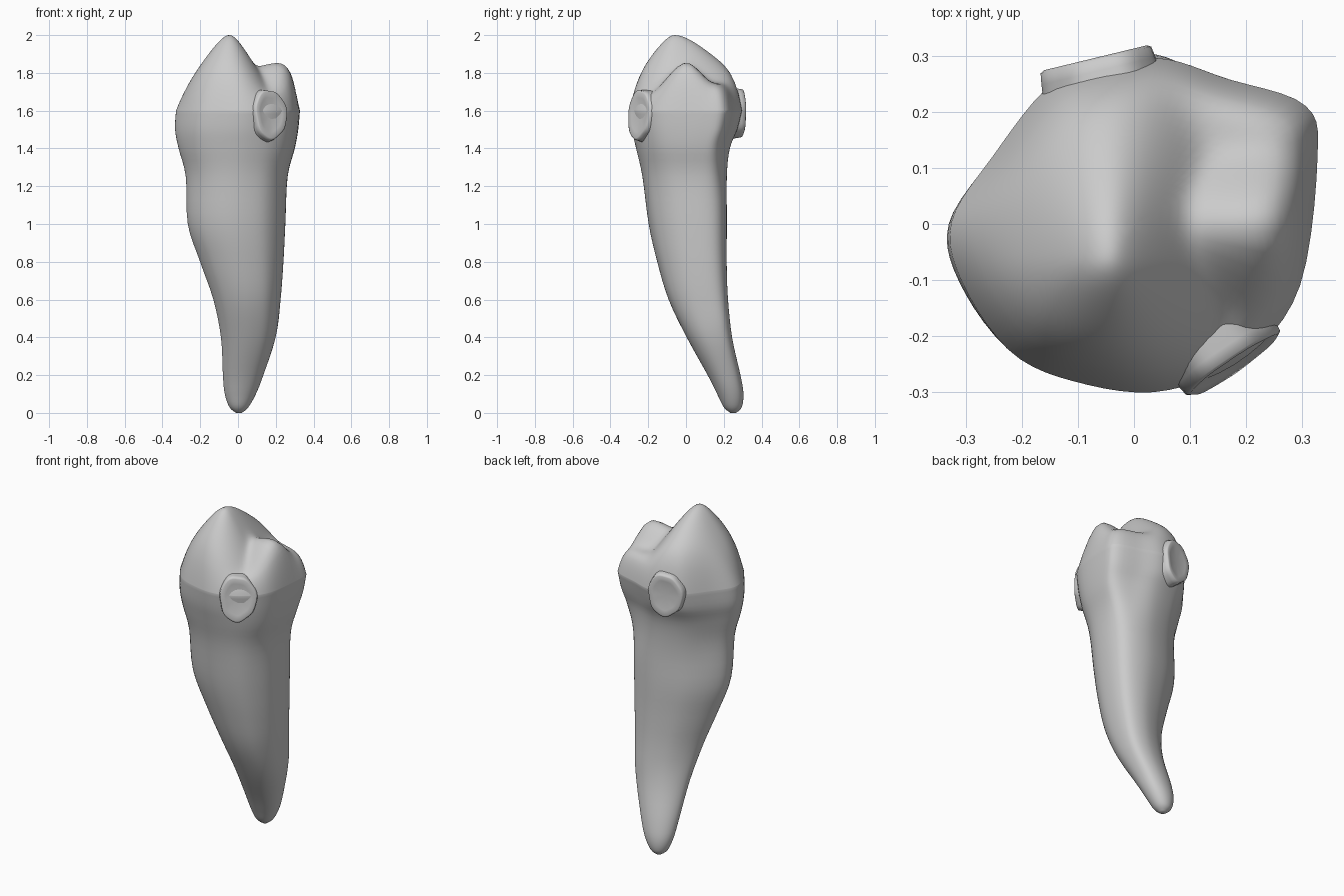
import bpy, bmesh, math
from mathutils import Vector

if bpy.data.objects.get("Cube"):
    bpy.data.objects.remove(bpy.data.objects["Cube"])

enamel = bpy.data.materials.new("enamel grey")
enamel.use_nodes = True
GREY = (0.6, 0.6, 0.6, 1)
enamel.diffuse_color = GREY
enamel.node_tree.nodes["Principled BSDF"].inputs["Base Color"].default_value = GREY

SEG = 72

def spline(p0, p1, p2, p3, t):
    return tuple(0.5 * (2 * b + (c - a) * t + (2 * a - 5 * b + 4 * c - d) * t * t
                        + (3 * b - a - 3 * c + d) * t ** 3)
                 for a, b, c, d in zip(p0, p1, p2, p3))

def finish(bm, name):
    bmesh.ops.recalc_face_normals(bm, faces=bm.faces)
    mesh = bpy.data.meshes.new(name)
    bm.to_mesh(mesh)
    bm.free()
    obj = bpy.data.objects.new(name, mesh)
    bpy.context.collection.objects.link(obj)
    mesh.materials.append(enamel)
    for poly in mesh.polygons:
        poly.use_smooth = True

def bridge(bm, a, b):
    n = len(a)
    for i in range(n):
        bm.faces.new((a[i], a[(i + 1) % n], b[(i + 1) % n], b[i]))

# Cross-section outlines of crown and root, in a unit box
CROWN = [(1, .4), (.93, .72), (.5, .88), (.15, 1), (-.2, .96), (-.48, .82), (-.77, .42),
         (-1, .02), (-.94, -.35), (-.67, -.77), (-.3, -.95), (.15, -1), (.6, -.8), (.9, -.38)]
ROOT = [(1, .25), (.95, .7), (.72, .93), (.3, 1), (-.2, .86), (-.55, .64), (-.85, .3),
        (-1, -.05), (-.93, -.42), (-.7, -.75), (-.3, -.97), (.15, -1), (.6, -.82), (.9, -.35)]

def resample(points):
    n = len(points)
    result = []
    for i in range(SEG):
        k, t = divmod(i * n / SEG, 1)
        result.append(Vector(spline(*(points[(int(k) + j) % n] for j in (-1, 0, 1, 2)), t)))
    return result

CROWN, ROOT = resample(CROWN), resample(ROOT)

def section(z):
    blend = min(max((z - 1.15) / .35, 0), 1)
    round_tip = max(0, 1 - z / .5)
    for c, r in zip(CROWN, ROOT):
        p = r.lerp(c, blend)
        yield p.lerp(p.normalized(), round_tip)

# Height, then left/right and front/back limits, from root tip to crown belly
PROFILE = [(0.0, -.01, .02, .235, .265), (.03, -.045, .055, .2, .295), (.1, -.07, .095, .165, .305),
           (.2, -.08, .135, .115, .29), (.4, -.09, .2, .005, .245), (.6, -.13, .225, -.09, .222),
           (.8, -.2, .24, -.15, .215), (1.0, -.265, .25, -.195, .216), (1.25, -.275, .262, -.228, .216),
           (1.4, -.312, .3, -.262, .232), (1.5, -.33, .318, -.285, .27), (1.6, -.325, .327, -.298, .295)]

def cusp(x, y, cx, cy, left, right, front, back, top, drop):
    dx = (x - cx) / (left if x < cx else right)
    dy = (y - cy) / (front if y < cy else back)
    return top - drop * (math.sqrt(.25 + dx * dx + dy * dy) - .5)

def biting_height(x, y):
    tall = cusp(x, y, -.045, -.06, .11, .095, .115, .19, 2.0, .16)
    short = cusp(x, y, .26, 0, .3, .14, .1, .1, 1.86, .13)
    floor = 1.73 + .25 * min(x, 0) + .1 * y
    # Groove between the cusps at the front
    floor -= .04 * math.exp(-((x - .13) / .06) ** 2 - ((y + .1) / .12) ** 2)
    k = 50
    return math.log(sum(math.exp(k * (h - 1.7)) for h in (tall, short, floor))) / k + 1.7

bm = bmesh.new()
rings = []

# Root and crown sides
last = len(PROFILE) - 1
for k in range(last):
    pts = [PROFILE[min(max(k + j, 0), last)] for j in (-1, 0, 1, 2)]
    for s in range(4):
        z, x0, x1, y0, y1 = spline(*pts, s / 4)
        z = max(z, 0)
        rings.append([bm.verts.new(((x0 + x1) / 2 + u * (x1 - x0) / 2,
                                    (y0 + y1) / 2 + v * (y1 - y0) / 2, z))
                      for u, v in section(z)])

# Biting surface, closing in from the belly towards the middle
rim, x0, x1, y0, y1 = PROFILE[-1]
cx, cy = (x0 + x1) / 2, (y0 + y1) / 2
EDGE, INNER = 9, 18
shrink = [math.cos(math.pi / 6 * s / EDGE) for s in range(EDGE)]
shrink += [math.cos(math.pi / 6) * (1 - s / INNER) for s in range(INNER)]
for t in shrink:
    ring = []
    for u, v in CROWN:
        x = cx + u * t * (x1 - x0) / 2
        y = cy + v * t * (y1 - y0) / 2
        ring.append(bm.verts.new((x, y, rim + (biting_height(x, y) - rim) * (1 - t ** 11))))
    rings.append(ring)
for a, b in zip(rings, rings[1:]):
    bridge(bm, a, b)
bm.faces.new(rings[0])
middle = bm.verts.new((cx, cy, biting_height(cx, cy)))
for i in range(SEG):
    bm.faces.new((rings[-1][i], rings[-1][(i + 1) % SEG], middle))
finish(bm, "tooth_body")

# Shallow contact pads that flare out of the crown sides
def contact_pad(name, centre, facing, width, height):
    out = Vector(facing).normalized()
    side = Vector((0, 0, 1)).cross(out).normalized()
    up = out.cross(side)
    bm = bmesh.new()
    loops = []
    for r, d in ((1.15, -.12), (1.08, -.06), (1.03, -.02), (1.0, 0), (.93, .004), (.7, 0), (.4, -.004), (.1, -.005)):
        loop = []
        for i in range(40):
            a = math.tau * i / 40
            wobble = r * (1 + .04 * math.sin(3 * a + 1) + .02 * math.sin(7 * a))
            loop.append(bm.verts.new(Vector(centre) + side * (math.cos(a) * wobble * width)
                                     + up * (math.sin(a) * wobble * height) + out * d))
        loops.append(loop)
    for a, b in zip(loops, loops[1:]):
        bridge(bm, a, b)
    bm.faces.new(loops[0])
    bm.faces.new(loops[-1])
    finish(bm, name)

contact_pad("front_contact_pad", (.175, -.25, 1.58), (.55, -.8, .1), .1, .13)
contact_pad("back_contact_pad", (-.065, .293, 1.59), (-.23, .95, 0), .1, .125)
